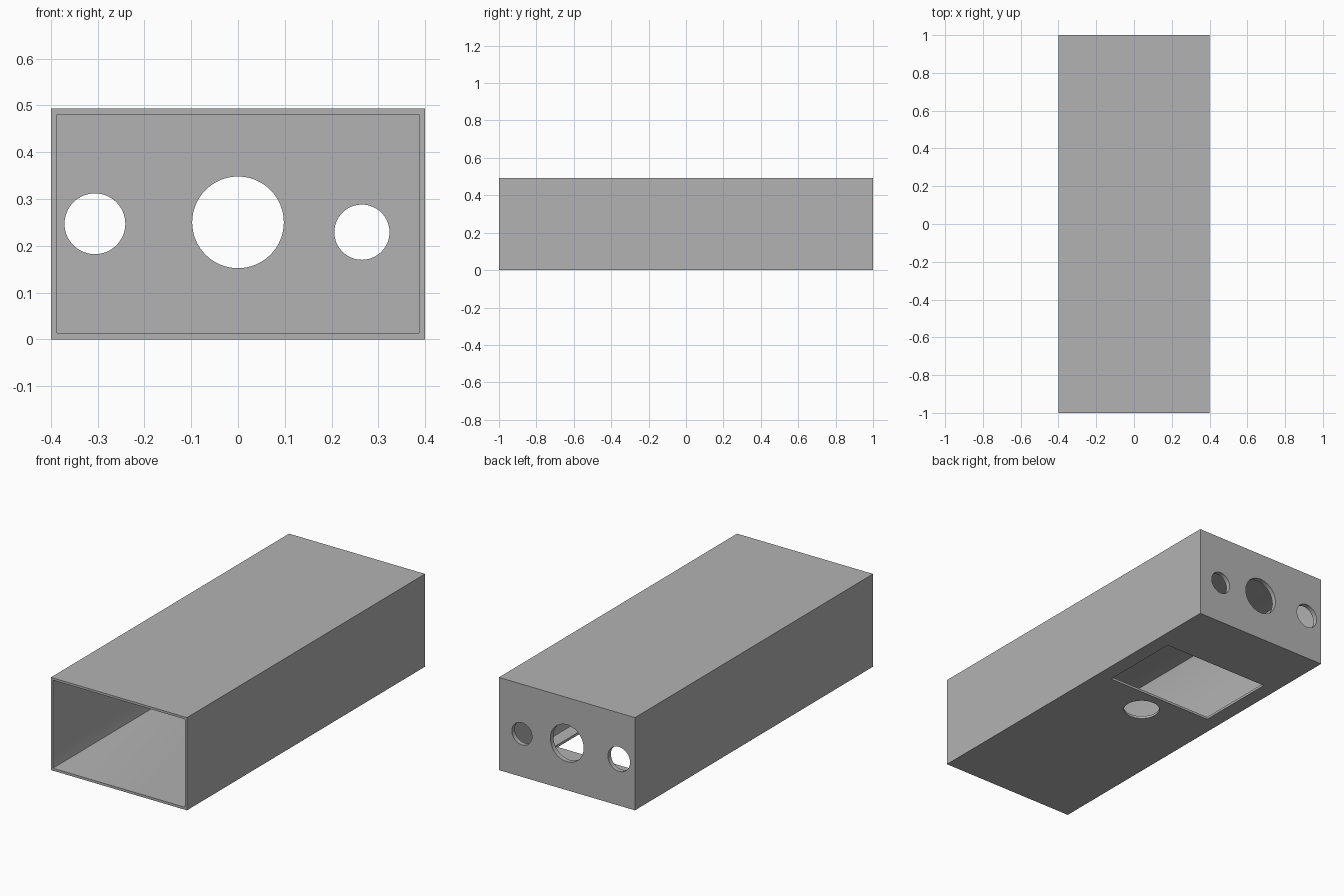
import bpy
import bmesh
from math import pi
from mathutils import Matrix, Vector

if "Cube" in bpy.data.objects:
    bpy.data.objects.remove(bpy.data.objects["Cube"], do_unlink=True)

WIDTH, LENGTH, HEIGHT = 0.8, 2.0, 0.493
WALL, BACK_WALL = 0.012, 0.025

grey = bpy.data.materials.new("plain grey")
grey.use_nodes = True
grey.diffuse_color = (0.45, 0.45, 0.45, 1)
grey.node_tree.nodes["Principled BSDF"].inputs["Base Color"].default_value = (0.45, 0.45, 0.45, 1)


def finish(name, bm):
    mesh = bpy.data.meshes.new(name)
    bm.to_mesh(mesh)
    bm.free()
    mesh.materials.append(grey)
    obj = bpy.data.objects.new(name, mesh)
    bpy.context.collection.objects.link(obj)
    return obj


def box(name, low, high, corner=0):
    low, high = Vector(low), Vector(high)
    bm = bmesh.new()
    bmesh.ops.create_cube(bm, size=1, matrix=Matrix.Translation((low + high) / 2)
                          @ Matrix.Diagonal((*(high - low), 1)))
    if corner:
        # Round only the edges running along the length
        long_edges = [e for e in bm.edges
                      if abs(e.verts[0].co.y - e.verts[1].co.y) > 0.5]
        bmesh.ops.bevel(bm, geom=long_edges, offset=corner, segments=2,
                        profile=0.5, affect='EDGES')
    return finish(name, bm)


def cylinder(name, centre, radius, depth, axis):
    turn = Matrix.Rotation(pi / 2, 4, 'X') if axis == 'Y' else Matrix.Identity(4)
    bm = bmesh.new()
    bmesh.ops.create_cone(bm, cap_ends=True, segments=64, radius1=radius,
                          radius2=radius, depth=depth,
                          matrix=Matrix.Translation(centre) @ turn)
    return finish(name, bm)


# Rectangular sleeve, open at the front
housing = box("housing", (-WIDTH / 2, -LENGTH / 2, 0), (WIDTH / 2, LENGTH / 2, HEIGHT))
cutters = [box("cavity_cutter",
               (-WIDTH / 2 + WALL, -LENGTH / 2 - 0.1, WALL + 0.001),
               (WIDTH / 2 - WALL, LENGTH / 2 - BACK_WALL, HEIGHT - WALL), 0.003)]

# Three round openings in the back wall
for name, x, z, radius in (("right_port_cutter", -0.306, 0.247, 0.065),
                           ("centre_port_cutter", 0, 0.25, 0.098),
                           ("left_port_cutter", 0.265, 0.229, 0.059)):
    cutters.append(cylinder(name, (x, LENGTH / 2, z), radius, 0.2, 'Y'))

# Rectangular window and round hole in the floor
cutters.append(box("floor_window_cutter", (-0.318, 0.198, -0.1), (0.318, 0.645, 0.1)))
cutters.append(cylinder("floor_hole_cutter", (0, 0.06, 0), 0.09, 0.2, 'Z'))

for cutter in cutters:
    cutter.hide_render = True
    cutter.hide_viewport = True
    cut = housing.modifiers.new(cutter.name, 'BOOLEAN')
    cut.object = cutter
    cut.operation = 'DIFFERENCE'
    cut.solver = 'EXACT'

# Bake the cuts into the housing and discard the helpers
bpy.context.view_layer.update()
evaluated = housing.evaluated_get(bpy.context.evaluated_depsgraph_get())
cut_mesh = bpy.data.meshes.new_from_object(evaluated)
housing.modifiers.clear()
housing.data = cut_mesh
for cutter in cutters:
    bpy.data.objects.remove(cutter, do_unlink=True)

bpy.context.view_layer.objects.active = housing
housing.select_set(True)
bpy.ops.object.shade_smooth_by_angle()
